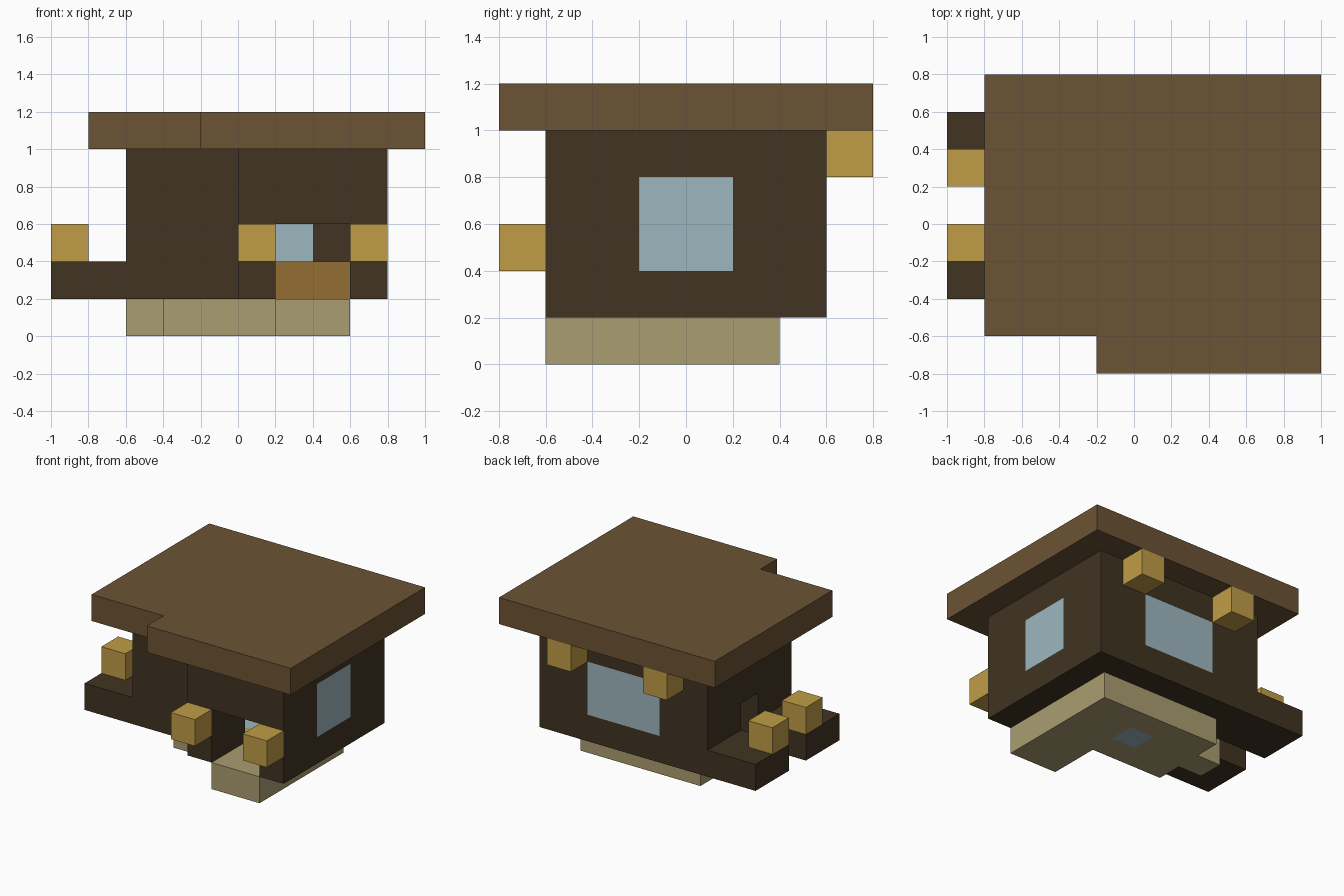
import bpy
import bmesh

if "Cube" in bpy.data.objects:
    bpy.data.objects.remove(bpy.data.objects["Cube"], do_unlink=True)

U = 0.2  # grid cell; plan coordinates below count cells


def linear(v):
    v /= 255
    return v / 12.92 if v <= 0.04045 else ((v + 0.055) / 1.055) ** 2.4


def material(name, *rgb):
    colour = (*[linear(c) for c in rgb], 1)
    m = bpy.data.materials.new(name)
    m.use_nodes = True
    m.diffuse_color = colour
    bsdf = next(n for n in m.node_tree.nodes if n.type == 'BSDF_PRINCIPLED')
    bsdf.inputs["Base Color"].default_value = colour
    return m


ROOF = material("roof brown", 108, 83, 52)
WALL = material("dark timber", 65, 52, 34)
STONE = material("pale stone", 171, 157, 113)
GOLD = material("lantern gold", 192, 156, 70)
GLASS = material("window blue", 158, 183, 191)
WOOD = material("bench wood", 148, 109, 52)


def prism(name, outline, z0, z1, mat):
    """Extrude a plan outline from z0 to z1."""
    bm = bmesh.new()
    face = bm.faces.new([bm.verts.new((x * U, y * U, z0 * U)) for x, y in outline])
    top = bmesh.ops.extrude_face_region(bm, geom=[face])["geom"]
    bmesh.ops.translate(bm, vec=(0, 0, (z1 - z0) * U),
                        verts=[v for v in top if isinstance(v, bmesh.types.BMVert)])
    bmesh.ops.recalc_face_normals(bm, faces=bm.faces)
    mesh = bpy.data.meshes.new(name)
    bm.to_mesh(mesh)
    bm.free()
    mesh.materials.append(mat)
    obj = bpy.data.objects.new(name, mesh)
    bpy.context.collection.objects.link(obj)
    return obj


def box(name, x, y, z, mat):
    return prism(name, [(x[0], y[0]), (x[1], y[0]), (x[1], y[1]), (x[0], y[1])], *z, mat)


def cut(obj, x, y, z):
    """Cut a box-shaped opening and discard the cutter."""
    cutter = box("cutter", x, y, z, obj.data.materials[0])
    cutter.hide_render = True
    mod = obj.modifiers.new("opening", 'BOOLEAN')
    mod.operation, mod.solver, mod.object = 'DIFFERENCE', 'EXACT', cutter
    bpy.context.view_layer.objects.active = obj
    bpy.ops.object.modifier_apply(modifier=mod.name)
    bpy.data.objects.remove(cutter, do_unlink=True)


# Roof slab with a stepped front corner
prism("roof", [(-4, -3), (-1, -3), (-1, -4), (5, -4), (5, 4), (-4, 4)], 5, 6, ROOF)

# Floor with a front entrance and a side doorstep
floor = prism("floor", [(1, -3), (3, -3), (3, 2), (-2, 2), (-2, 1), (-3, 1),
                        (-3, 0), (-2, 0), (-2, -1), (1, -1)], 0, 1, STONE)
cut(floor, (0, 1), (0, 1), (-1, 2))
box("floor_glass", (0, 1), (0, 1), (0, 1), GLASS)

# Hollow walls with two doorways and two windows
walls = prism("walls", [(-3, -2), (0, -2), (0, -3), (4, -3), (4, 3), (-3, 3)], 1, 5, WALL)
cut(walls, (-2, 3), (-1, 2), (0, 6))
cut(walls, (1, 3), (-4, 0), (0, 3))
cut(walls, (-4, 0), (0, 1), (0, 3))
cut(walls, (2.5, 5), (-1, 1), (2, 4))
cut(walls, (-1, 2), (1.5, 4), (2, 4))
box("side_window", (3, 4), (-1, 1), (2, 4), GLASS)
box("back_window", (-1, 2), (2, 3), (2, 4), GLASS)

# Bench under the back window
box("bench", (1, 3), (1, 2), (1, 2), WOOD)

# Low ledges on either side of the side doorway
box("front_ledge", (-5, -3), (-2, 0), (1, 2), WALL)
box("back_ledge", (-5, -3), (1, 3), (1, 2), WALL)

# Lanterns on the ledges, beside the entrance and under the back eaves
for name, x, y, z in [("front_ledge_lantern", -5, -1, 2), ("back_ledge_lantern", -5, 1, 2),
                      ("right_door_lantern", 0, -4, 2), ("left_door_lantern", 3, -4, 2),
                      ("right_eave_lantern", -2, 3, 4), ("left_eave_lantern", 2, 3, 4)]:
    box(name, (x, x + 1), (y, y + 1), (z, z + 1), GOLD)
